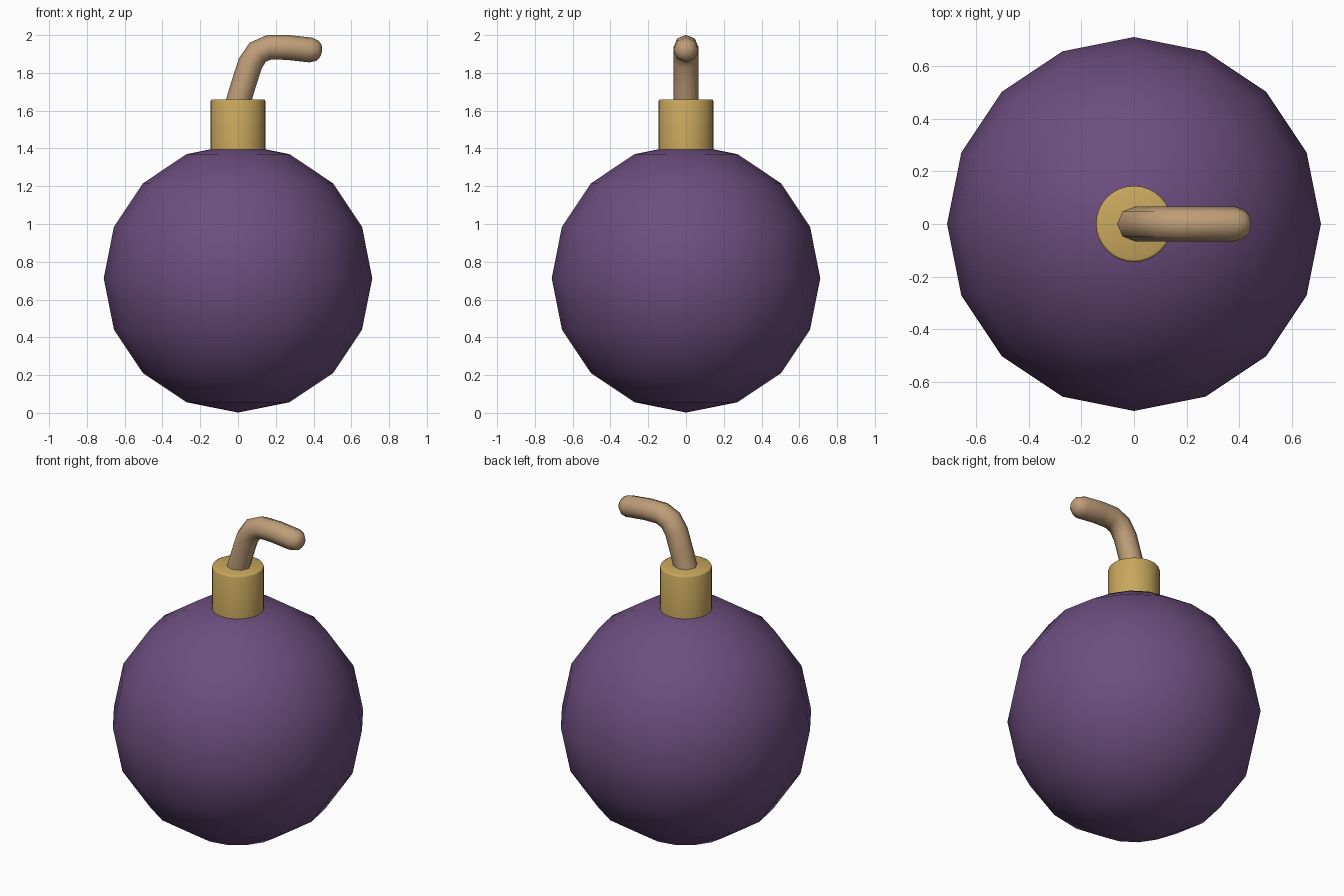
import bpy, bmesh
from math import pi, sin, cos
from mathutils import Vector

if "Cube" in bpy.data.objects:
    bpy.data.objects.remove(bpy.data.objects["Cube"])


def paint(obj, name, color):
    mat = bpy.data.materials.new(name)
    mat.diffuse_color = (*color, 1)
    mat.use_nodes = True
    mat.node_tree.nodes["Principled BSDF"].inputs["Base Color"].default_value = mat.diffuse_color
    obj.data.materials.append(mat)


def smooth(obj, angle):
    bpy.ops.object.select_all(action='DESELECT')
    obj.select_set(True)
    bpy.context.view_layer.objects.active = obj
    bpy.ops.object.shade_smooth_by_angle(angle=angle)


def skin(name, rings):
    """Skin a closed tube through equally sized rings of points."""
    bm = bmesh.new()
    loops = [[bm.verts.new(p) for p in ring] for ring in rings]
    n = len(loops[0])
    for a, b in zip(loops, loops[1:]):
        for i in range(n):
            j = (i + 1) % n
            bm.faces.new((a[i], a[j], b[j], b[i]))
    bm.faces.new(loops[0][::-1])
    bm.faces.new(loops[-1])
    bmesh.ops.recalc_face_normals(bm, faces=bm.faces)
    mesh = bpy.data.meshes.new(name)
    bm.to_mesh(mesh)
    bm.free()
    obj = bpy.data.objects.new(name, mesh)
    bpy.context.collection.objects.link(obj)
    return obj


# Low-poly round body
bpy.ops.mesh.primitive_uv_sphere_add(segments=16, ring_count=8, radius=0.711,
                                     location=(0, 0, 0.713))
body = bpy.context.object
body.name = "body"
smooth(body, pi / 3)
paint(body, "purple", (0.15, 0.075, 0.21))

# Collar, sunk slightly into the body, with a softened top rim
profile = [(0.145, 1.37), (0.145, 1.65), (0.142, 1.657), (0.135, 1.66)]
collar = skin("collar", [[(r * cos(k * pi / 16), r * sin(k * pi / 16), z)
                          for k in range(32)] for r, z in profile])
smooth(collar, pi / 4)
paint(collar, "brass", (0.58, 0.39, 0.11))

# Bent fuse: x, z, radius along its centre line, ending in a rounded tip
path = [(-0.012, 1.60, 0.066), (0.028, 1.735, 0.066), (0.065, 1.85, 0.066),
        (0.105, 1.91, 0.066), (0.165, 1.936, 0.066), (0.26, 1.935, 0.066),
        (0.385, 1.921, 0.066), (0.42, 1.917, 0.054), (0.438, 1.915, 0.034),
        (0.444, 1.914, 0.012)]
points = [Vector((x, 0, z)) for x, z, r in path]
rings = []
for i, (p, (_, _, r)) in enumerate(zip(points, path)):
    t = (points[min(i + 1, len(points) - 1)] - points[max(i - 1, 0)]).normalized()
    side = Vector((0, 1, 0))
    up = t.cross(side)
    rings.append([p + r * (cos(k * pi / 4) * side + sin(k * pi / 4) * up)
                  for k in range(8)])
fuse = skin("fuse", rings)
smooth(fuse, pi / 3)
paint(fuse, "cord", (0.52, 0.34, 0.19))
